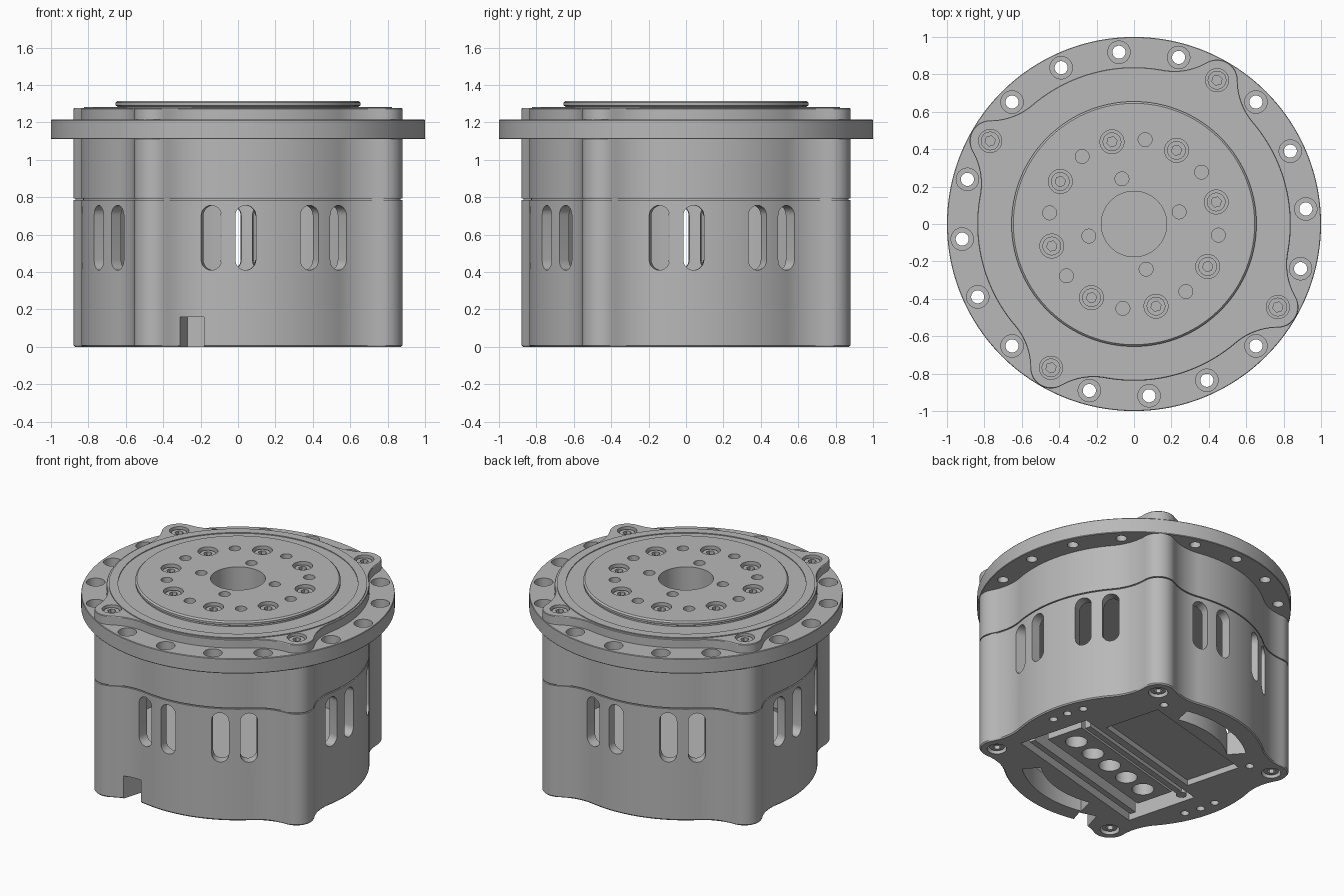
import bpy, bmesh
from math import sin, cos, pi, radians, sqrt, acos, atan2
from mathutils import Matrix

cube = bpy.data.objects.get("Cube")
if cube:
    bpy.data.objects.remove(cube, do_unlink=True)

grey = bpy.data.materials.new("machined grey")
grey.use_nodes = True
COLOUR = (0.48, 0.48, 0.48, 1)
grey.diffuse_color = COLOUR
grey.node_tree.nodes["Principled BSDF"].inputs["Base Color"].default_value = COLOUR

# The whole unit is laid out square, then turned about z
TURN = Matrix.Rotation(radians(15), 4, 'Z')
parts = []


def disc(r, cx=0, cy=0, n=128):
    return [(cx + r * cos(2 * pi * i / n), cy + r * sin(2 * pi * i / n)) for i in range(n)]


def polar(r, degrees):
    return r * cos(radians(degrees)), r * sin(radians(degrees))


def box(x0, x1, y0, y1):
    return [(x0, y0), (x1, y0), (x1, y1), (x0, y1)]


def band(r0, r1, a0, a1, n=24):
    angles = [a0 + (a1 - a0) * i / n for i in range(n + 1)]
    return [polar(r1, a) for a in angles] + [polar(r0, a) for a in reversed(angles)]


def stadium(r, half, n=12):
    top = [(r * cos(pi * i / n), half + r * sin(pi * i / n)) for i in range(n + 1)]
    return top + [(-x, -y) for x, y in top]


def lobed(R=0.838, d=0.888, lobe=0.11, fillet=0.35, n=480):
    """Round outline with four screw lobes blended in by fillets."""
    a, b = R + fillet, lobe + fillet
    end = acos((a * a + d * d - b * b) / (2 * a * d))
    fx, fy = a * cos(end), a * sin(end)
    start = atan2(fy * lobe / b, d + (fx - d) * lobe / b)
    pts = []
    for i in range(n):
        t = 2 * pi * i / n
        p = abs(t % (pi / 2) - pi / 4)
        if p >= end:
            r = R
        elif p > start:
            q = end - p
            r = a * cos(q) - sqrt(max(0, fillet ** 2 - (a * sin(q)) ** 2))
        else:
            r = d * cos(p) + sqrt(max(0, lobe ** 2 - (d * sin(p)) ** 2))
        pts.append((r * cos(t), r * sin(t)))
    return pts


def loft(bm, pts, rings, matrix=Matrix()):
    """Closed solid through (height, scale) copies of an outline."""
    loops = [[bm.verts.new(matrix @ Matrix.Translation((x * s, y * s, z)).translation)
              for x, y in pts] for z, s in rings]
    n = len(pts)
    for lo, hi in zip(loops, loops[1:]):
        for i in range(n):
            j = (i + 1) % n
            bm.faces.new((lo[i], lo[j], hi[j], hi[i]))
    bm.faces.new(loops[0][::-1])
    bm.faces.new(loops[-1])


def solid(name, outlines, *rings, matrices=None):
    bm = bmesh.new()
    for k, pts in enumerate(outlines):
        loft(bm, pts, rings, matrices[k] if matrices else Matrix())
    bm.transform(TURN)
    bmesh.ops.recalc_face_normals(bm, faces=bm.faces)
    mesh = bpy.data.meshes.new(name)
    bm.to_mesh(mesh)
    bm.free()
    obj = bpy.data.objects.new(name, mesh)
    bpy.context.collection.objects.link(obj)
    parts.append(obj)
    return obj


def cut(obj, outlines, *rings, matrices=None):
    """Subtract solids from a part, then drop the cutter."""
    cutter = solid("cutter", outlines, *rings, matrices=matrices)
    parts.remove(cutter)
    cutter.hide_render = True
    mod = obj.modifiers.new("cut", 'BOOLEAN')
    mod.operation = 'DIFFERENCE'
    mod.solver = 'EXACT'
    mod.object = cutter
    bpy.context.view_layer.update()
    dg = bpy.context.evaluated_depsgraph_get()
    mesh = bpy.data.meshes.new_from_object(obj.evaluated_get(dg))
    obj.modifiers.clear()
    obj.data = mesh
    bpy.data.objects.remove(cutter, do_unlink=True)


def discs(r, ring, angles, n=32):
    return [disc(r, *polar(ring, a), n) for a in angles]


QUARTERS = (0, 90, 180, 270)
LOBES = [q + 45 for q in QUARTERS]
outline = lobed()

# Lower housing: hollow shell with a thick base
lower = solid("lower_housing", [outline], (0, 0.992), (0.008, 1), (0.785, 1))
cut(lower, [disc(0.77)], (0.16, 1), (0.9, 1))

# Vent slots, two pairs to a quarter
vents = []
for q in QUARTERS:
    for pair in (-18.5, 18.5):
        for side in (-6.3, 6.3):
            t = radians(q + pair + side)
            vents.append(Matrix(((-sin(t), 0, cos(t), 0), (cos(t), 0, sin(t), 0),
                                 (0, 1, 0, 0.583), (0, 0, 0, 1))))
cut(lower, [stadium(0.055, 0.118)] * len(vents), (0.65, 1), (1, 1), matrices=vents)

# Base openings: cable notch, arc windows, recesses, screw and pin holes
notch = Matrix.Rotation(radians(238.4), 4, 'Z')
cut(lower, [box(0.74, 1, -0.06, 0.06)], (-0.1, 1), (0.16, 1), matrices=[notch])
cut(lower, [band(0.6, 0.72, c - 27, c + 27) for c in (90, 270)], (-0.1, 1), (0.3, 1))
cut(lower, [box(-0.6, 0.6, -0.46, 0.05)], (-0.1, 1), (0.13, 1))
cut(lower, [box(-0.45, 0.45, 0.1, 0.5)], (-0.1, 1), (0.04, 1))
pins = [c + k for c in (0, 180) for k in (-9, 0, 9)] + [50, 130]
cut(lower, discs(0.027, 0.74, pins, 20), (-0.1, 1), (0.08, 1))
cut(lower, discs(0.062, 0.888, LOBES), (-0.1, 1), (0.05, 1))
base_screws = solid("base_screws", discs(0.048, 0.888, LOBES), (0.015, 1), (0.06, 1))
cut(base_screws, discs(0.027, 0.888, LOBES, 6), (0, 1), (0.04, 1))

# Connector block, guide rails and post in the base recess
block = solid("connector_block", [box(-0.5, 0.5, -0.32, -0.06)], (0.03, 1), (0.135, 1))
cut(block, [disc(0.07, 0.185 * k, -0.19, 32) for k in range(-2, 3)], (0, 1), (0.12, 1))
solid("guide_rails", [box(-0.56, 0.56, -0.42, -0.38), box(-0.56, 0.5, -0.03, 0.01)],
      (0.015, 1), (0.135, 1))
solid("locating_post", [disc(0.035, -0.54, -0.01, 24)], (0.01, 1), (0.135, 1))

# Seam and upper housing
solid("housing_seam", [outline], (0.775, 0.988), (0.8, 0.988))
solid("upper_housing", [outline], (0.793, 1), (1.115, 1))

# Mounting flange with counterbored holes
bore = [disc(0.175, n=64)]
flange = solid("mounting_flange", [disc(1, n=192)], (1.11, 0.997), (1.114, 1),
               (1.211, 1), (1.215, 0.997))
bolts = [q + k for q in QUARTERS for k in (-30, -10, 10, 30)]
cut(flange, discs(0.035, 0.922, bolts), (1, 1), (1.3, 1))
cut(flange, discs(0.06, 0.922, bolts), (1.15, 1), (1.3, 1))
cut(flange, bore, (1.13, 1), (1.4, 1))

# Top cover, raised ring and rotating output plate
cover = solid("top_cover", [outline], (1.21, 1), (1.272, 1), (1.276, 0.996))
ring = solid("cover_ring", [disc(0.824)], (1.25, 1), (1.282, 1))
cut(ring, [disc(0.765)], (1.2, 1), (1.4, 1))
plate = solid("output_plate", [disc(0.655)], (1.25, 0.985), (1.285, 0.985), (1.29, 1),
              (1.305, 1), (1.315, 0.985))

face = [45 * k for k in range(8)]
between = [a + 22.5 for a in face]
holes = (discs(0.064, 0.455, face) + discs(0.037, 0.455, between)
         + discs(0.037, 0.25, QUARTERS) + bore)
for part in (cover, plate):
    cut(part, holes, (1.225 if part == cover else 1.2, 1), (1.4, 1))
cut(cover, bore, (1.2, 1), (1.24, 1))
cut(cover, discs(0.062, 0.888, LOBES), (1.23, 1), (1.4, 1))

# Socket screws
for name, r, angles, top in (("face_screws", 0.455, face, 1.298),
                             ("cover_screws", 0.888, LOBES, 1.262)):
    heads = solid(name, discs(0.05, r, angles), (1.21, 1), (top, 1))
    cut(heads, discs(0.028, r, angles, 6), (top - 0.03, 1), (1.4, 1))

# Colour and shading
bpy.ops.object.select_all(action='DESELECT')
for obj in parts:
    obj.data.materials.clear()
    obj.data.materials.append(grey)
    for poly in obj.data.polygons:
        poly.material_index = 0
    obj.select_set(True)
bpy.context.view_layer.objects.active = parts[0]
bpy.ops.object.shade_smooth_by_angle(angle=radians(30))
